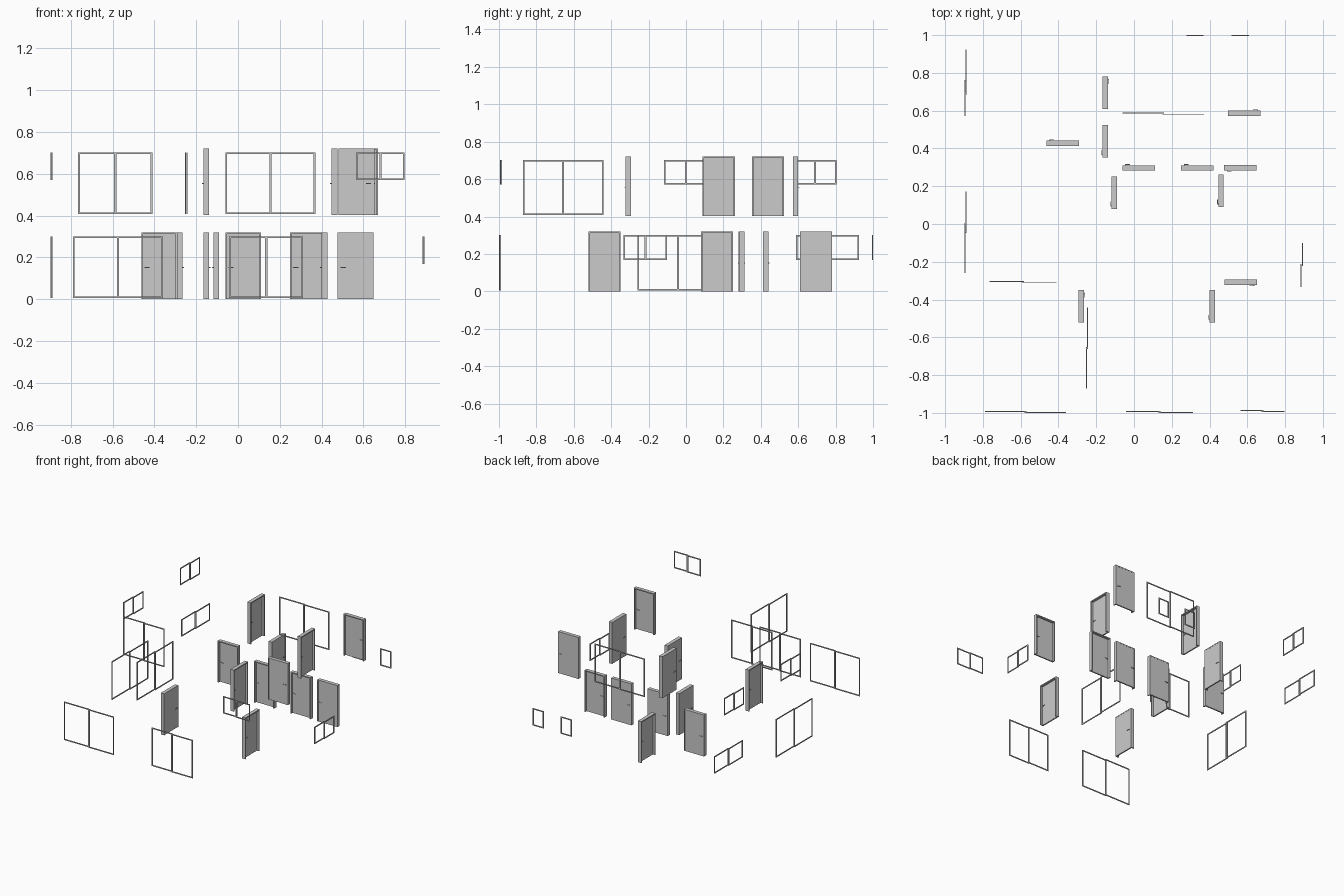
import bpy, bmesh
from mathutils import Vector, Matrix

if "Cube" in bpy.data.objects:
    bpy.data.objects.remove(bpy.data.objects["Cube"])


def make(name, axis, u0, v0, z0, boxes):
    """Join boxes (u, v, z centre + sizes) into one object; u runs along the wall axis."""
    bm = bmesh.new()
    for (u, v, z), (su, sv, sz) in boxes:
        c, s = (u, v, z), (su, sv, sz)
        if axis == 'y':
            c, s = (v, u, z), (sv, su, sz)
        bmesh.ops.create_cube(bm, size=1, matrix=Matrix.Translation(c) @ Matrix.Diagonal((*s, 1)))
    me = bpy.data.meshes.new(name)
    bm.to_mesh(me)
    bm.free()
    ob = bpy.data.objects.new(name, me)
    ob.location = (u0, v0, z0) if axis == 'x' else (v0, u0, z0)
    bpy.context.collection.objects.link(ob)
    return ob


def ring(u, v, w, h, bar, t, z=0.0):
    """Four bars of a rectangular frame."""
    return [((u - w / 2 + bar / 2, v, z + h / 2), (bar, t, h)),
            ((u + w / 2 - bar / 2, v, z + h / 2), (bar, t, h)),
            ((u, v, z + bar / 2), (w - 2 * bar, t, bar)),
            ((u, v, z + h - bar / 2), (w - 2 * bar, t, bar))]


DW, DH, DD, JAMB, LEAF = 0.172, 0.32, 0.028, 0.008, 0.010


def door(axis, u, v, z, side, end):
    """side: face the leaf is flush with; end: which edge carries the handle."""
    # frame: two jambs and a head
    make("door_frame", axis, u, v, z, [
        ((-DW / 2 + JAMB / 2, 0, DH / 2), (JAMB, DD, DH)),
        ((DW / 2 - JAMB / 2, 0, DH / 2), (JAMB, DD, DH)),
        ((0, 0, DH - JAMB / 2), (DW - 2 * JAMB, DD, JAMB))])
    # leaf
    lv = side * (DD / 2 - LEAF / 2 - 0.001)
    make("door_leaf", axis, u, v, z,
         [((0, lv, (DH - JAMB) / 2), (DW - 2 * JAMB, LEAF, DH - JAMB))])
    # spindle and a lever on both faces
    hu = end * (DW / 2 - 0.017)
    parts = [((hu, lv, 0.152), (0.004, LEAF + 0.012, 0.004))]
    for s in (-1, 1):
        parts.append(((hu - end * 0.010, lv + s * (LEAF / 2 + 0.006), 0.152), (0.025, 0.003, 0.004)))
    make("door_handle", axis, u, v, z, parts)


BAR, ST = 0.008, 0.005


def window(axis, a, b, v, z, h, double=True):
    """Sliding window of two overlapping sashes, or a single small one."""
    m, w = (a + b) / 2, b - a
    if not double:
        make("small_window_frame", axis, m, v, z, ring(0, 0, w, h, BAR, ST))
        return
    sw = w / 2 + BAR / 2 + 0.001
    off = (w - sw) / 2
    k = -1 if axis == 'x' else 1
    for s in (-1, 1):
        make("window_sash", axis, m, v, z, ring(s * off, k * s * 0.003, sw, h, BAR, ST))


UP = 0.402

# doors: axis, centre along wall, wall position, base, flush side, handle end
for d in [('y', 0.695, -0.152, 0, 1, 1),
          ('y', 0.438, -0.152, UP, -1, -1),
          ('y', 0.165, -0.104, 0, -1, -1),
          ('y', 0.175, 0.461, UP, -1, -1),
          ('y', -0.435, -0.279, 0, 1, 1),
          ('y', -0.435, 0.414, 0, -1, -1),
          ('x', -0.376, 0.427, 0, 1, -1),
          ('x', 0.025, 0.296, 0, 1, -1),
          ('x', 0.335, 0.296, 0, 1, -1),
          ('x', 0.563, 0.298, 0, -1, -1),
          ('x', 0.584, 0.586, UP, 1, 1),
          ('x', 0.566, -0.309, UP, -1, 1)]:
    door(*d)

# tall windows on both floors
TZ, TH = 0.005, 0.295
for axis, a, b, v, base in [('x', -0.79, -0.36, -0.9945, 0),
                            ('x', -0.042, 0.312, -0.9945, 0),
                            ('y', -0.26, 0.173, -0.892, 0),
                            ('x', -0.765, -0.41, -0.308, UP),
                            ('x', -0.06, 0.37, 0.584, UP),
                            ('y', -0.872, -0.442, -0.248, UP)]:
    window(axis, a, b, v, base + TZ, TH)

# low windows set high in the wall
LZ, LH = 0.168, 0.132
for axis, a, b, v, base in [('x', 0.565, 0.797, -0.9895, UP),
                            ('y', -0.117, 0.115, -0.892, UP),
                            ('y', 0.573, 0.805, -0.892, UP),
                            ('y', 0.588, 0.925, -0.892, 0),
                            ('y', -0.333, -0.101, 0.888, 0)]:
    window(axis, a, b, v, base + LZ, LH)

# single-pane windows at the back
for a in (0.277, 0.516):
    window('x', a, a + 0.092, 0.9975, LZ, LH, False)
